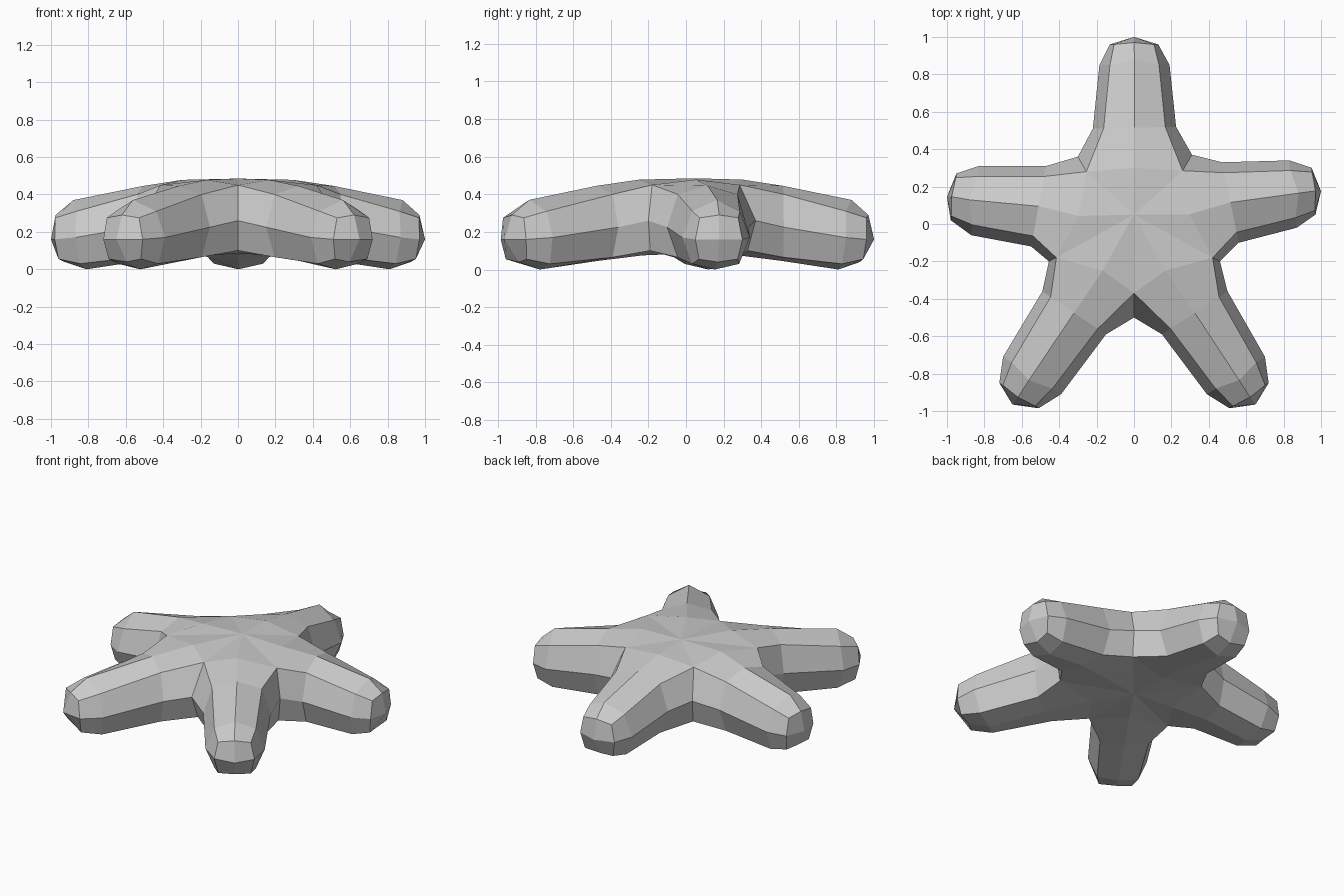
import bpy, bmesh
from mathutils import Vector

if "Cube" in bpy.data.objects:
    bpy.data.objects.remove(bpy.data.objects["Cube"])

# Arms in counter-clockwise order: tip, then (clockwise side, other side) outline pairs from tip to root
ARMS = [
    ((0, 1.0), [((.13, .96), (-.13, .96)), ((.19, .85), (-.185, .85)), ((.225, .52), (-.22, .51))]),
    ((-1.0, .145), [((-.95, .27), (-.98, .02)), ((-.83, .31), (-.87, -.06)), ((-.47, .31), (-.55, -.12))]),
    ((-.65, -.965), [((-.72, -.85), (-.51, -.985)), ((-.70, -.71), (-.39, -.91)), ((-.49, -.36), (-.15, -.59))]),
    ((.65, -.965), [((.51, -.985), (.72, -.85)), ((.39, -.91), (.70, -.71)), ((.15, -.59), (.50, -.36))]),
    ((1.0, .175), [((.97, .05), (.95, .30)), ((.87, -.02), (.83, .34)), ((.56, -.10), (.47, .33))]),
]
# Ring heights: top, top edge, middle, bottom edge, bottom; edge width; axial shift of top and bottom
RINGS = [
    (.29, .275, .16, .055, .04, .82, .01, -.035),
    (.37, .31, .17, .03, 0.0, .70, .03, -.04),
    (.445, .40, .225, .065, .045, .74, .0, .0),
]
# Valleys between arms: inner (top and bottom) and outer (middle) points; valley i is clockwise of arm i
VALLEYS = [((.26, .285), (.31, .37)), ((-.255, .28), (-.30, .36)), ((-.415, -.18), (-.455, -.20)),
           ((0, -.37), (0, -.50)), ((.42, -.18), (.46, -.20))]

bm = bmesh.new()


def vert(p, z):
    return bm.verts.new((p[0], p[1], z))


# Central body
top = vert((0, .05), .485)
bottom = vert((0, .0), .085)
cols = [(vert(a, .45), vert(b, .26), vert(Vector(a) * .5 + Vector(b) * .5, .10)) for a, b in VALLEYS]

for i, (tip, pairs) in enumerate(ARMS):
    tip = Vector(tip)
    axis = tip.normalized()
    c, d = cols[i], cols[(i + 1) % 5]

    # Root ring shares the valley columns with neighbouring arms
    root_t = vert(axis * .30, .478)
    root_b = vert(axis * .28, .075)
    root = [root_t, c[0], c[1], c[2], root_b, d[2], d[1], d[0]]
    for a, b in ((c[0], root_t), (root_t, d[0])):
        bm.faces.new((top, a, b))
    for a, b in ((c[2], root_b), (root_b, d[2])):
        bm.faces.new((bottom, b, a))

    # Eight-sided rings along the arm
    rings = []
    for (a, b), (t, te, m, be, bo, k, st, sb) in zip(pairs, RINGS):
        a, b = Vector(a), Vector(b)
        mid = (a + b) / 2
        ea, eb = mid.lerp(a, k), mid.lerp(b, k)
        low = axis * sb * .5
        rings.append([vert(mid + axis * st, t), vert(ea, te), vert(a, m), vert(ea + low, be),
                      vert(mid + axis * sb, bo), vert(eb + low, be), vert(b, m), vert(eb, te)])
    rings.append(root)
    for r, s in zip(rings, rings[1:]):
        for j in range(8):
            n = (j + 1) % 8
            bm.faces.new((r[j], r[n], s[n], s[j]))

    # Blunt tip made of four quads
    end = vert(tip, .16)
    r = rings[0]
    for j in (0, 2, 4, 6):
        bm.faces.new((end, r[j], r[j + 1], r[(j + 2) % 8]))

bmesh.ops.recalc_face_normals(bm, faces=bm.faces)
mesh = bpy.data.meshes.new("starfish_body")
bm.to_mesh(mesh)
bm.free()
bpy.context.collection.objects.link(bpy.data.objects.new("starfish_body", mesh))
